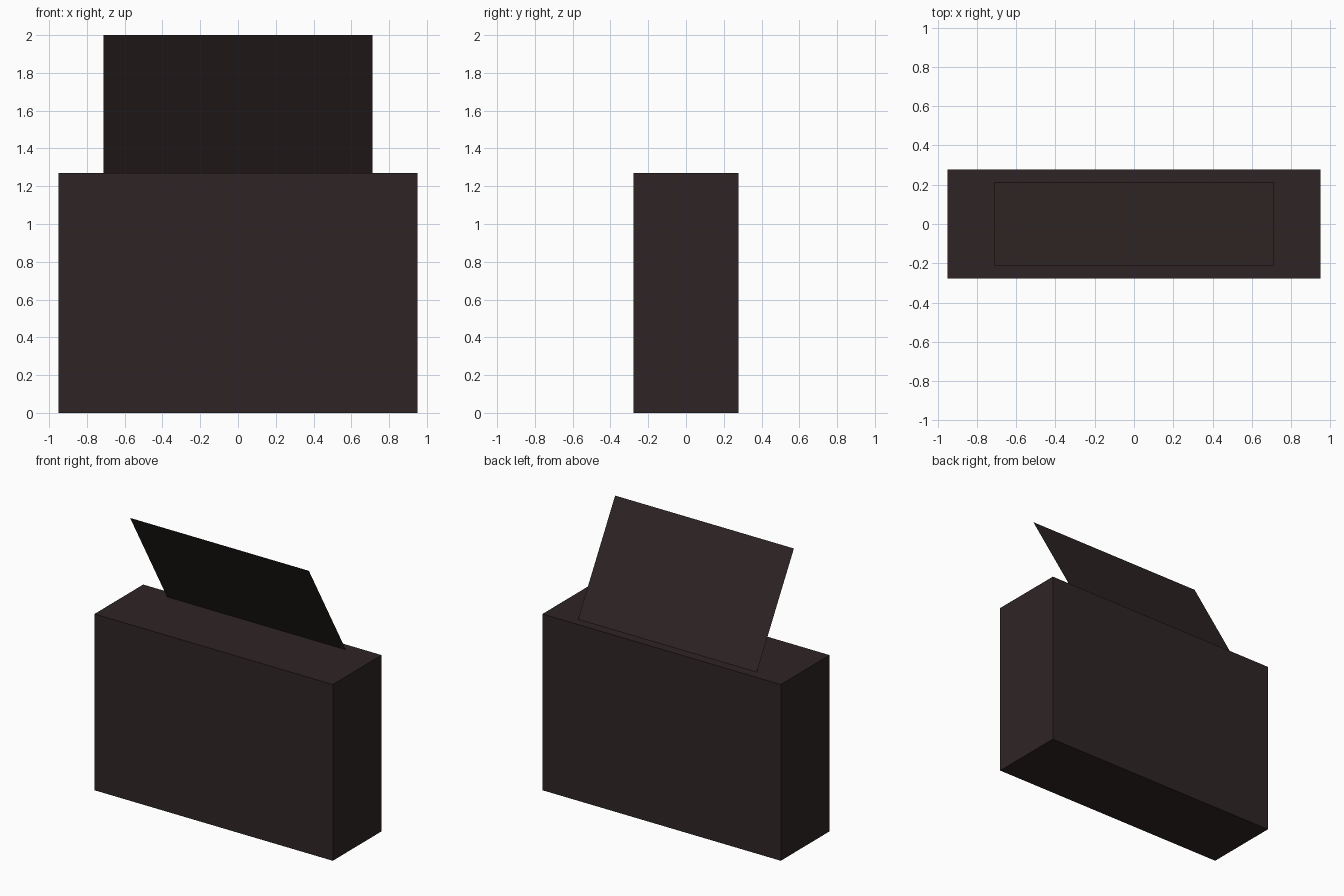
import bpy, math

if "Cube" in bpy.data.objects:
    bpy.data.objects.remove(bpy.data.objects["Cube"])

dark_brown = bpy.data.materials.new("dark brown")
dark_brown.diffuse_color = (0.028, 0.0185, 0.0182, 1)
dark_brown.use_nodes = True
dark_brown.node_tree.nodes["Principled BSDF"].inputs["Base Color"].default_value = dark_brown.diffuse_color


def finish(name, scale, rotation=(0, 0, 0)):
    """Name, size, turn and colour the newest primitive."""
    ob = bpy.context.object
    ob.name = name
    ob.scale = scale
    ob.rotation_euler = rotation
    ob.data.materials.append(dark_brown)
    return ob


BODY_H = 1.27
TOP = 2.0

# Closed rectangular body
bpy.ops.mesh.primitive_cube_add(size=1, location=(0, 0, BODY_H / 2))
finish("body", (1.90, 0.555, BODY_H))

# Paper-thin sheet rising from the back of the top and leaning 30 degrees forward
rise = TOP - BODY_H
bpy.ops.mesh.primitive_plane_add(size=1, location=(0, 0, BODY_H + rise / 2))
finish("leaning_sheet", (1.425, rise / math.cos(math.radians(30)), 1),
       (math.radians(-60), 0, 0))
